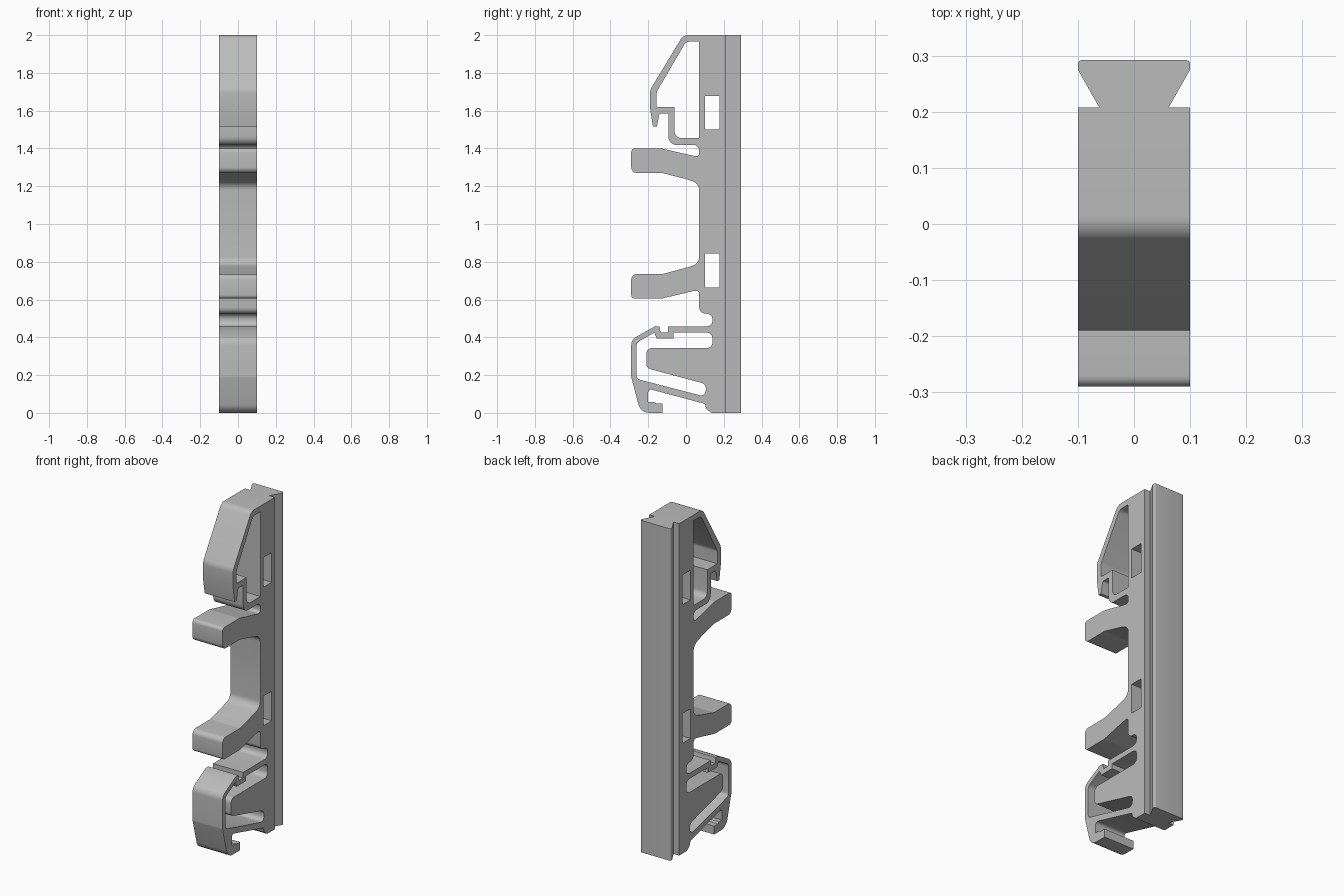
import bpy, math
from mathutils import Vector, Matrix

if "Cube" in bpy.data.objects:
    bpy.data.objects.remove(bpy.data.objects["Cube"])

grey = bpy.data.materials.new("plain grey")
grey.diffuse_color = (0.5, 0.5, 0.5, 1)
grey.use_nodes = True
grey.node_tree.nodes["Principled BSDF"].inputs["Base Color"].default_value = grey.diffuse_color


def fillet(points, steps=6):
    """Round each (u, v, radius) corner of a closed outline."""
    out = []
    n = len(points)
    for i, p in enumerate(points):
        c = Vector(p[:2])
        r = p[2] if len(p) > 2 else 0
        if r == 0:
            out.append(c)
            continue
        a = Vector(points[i - 1][:2]) - c
        b = Vector(points[(i + 1) % n][:2]) - c
        half = a.angle(b) / 2
        t = min(r / math.tan(half), a.length * 0.49, b.length * 0.49)
        a.normalize()
        b.normalize()
        rad = t * math.tan(half)
        centre = c + (a + b).normalized() * (rad / math.sin(half))
        s, e = c + a * t - centre, c + b * t - centre
        turn = math.atan2(s.x * e.y - s.y * e.x, s.dot(e))
        for k in range(steps + 1):
            out.append(centre + Matrix.Rotation(turn * k / steps, 2) @ s)
    return out


def extrude(name, loops, half_depth, matrix):
    """Filled outline with holes, extruded both ways and turned into a mesh."""
    curve = bpy.data.curves.new(name, 'CURVE')
    curve.dimensions = '2D'
    curve.fill_mode = 'BOTH'
    curve.extrude = half_depth
    for loop in loops:
        pts = fillet(loop)
        sp = curve.splines.new('POLY')
        sp.points.add(len(pts) - 1)
        for q, p in zip(sp.points, pts):
            q.co = (p.x, p.y, 0, 1)
        sp.use_cyclic_u = True
    obj = bpy.data.objects.new(name, curve)
    bpy.context.collection.objects.link(obj)
    bpy.ops.object.select_all(action='DESELECT')
    obj.select_set(True)
    bpy.context.view_layer.objects.active = obj
    bpy.ops.object.convert(target='MESH')
    obj = bpy.context.object
    obj.name = name
    obj.data.transform(matrix)
    obj.data.materials.clear()
    obj.data.materials.append(grey)
    # weld caps to walls so rounded edges shade cleanly
    import bmesh
    bm = bmesh.new()
    bm.from_mesh(obj.data)
    bmesh.ops.remove_doubles(bm, verts=bm.verts, dist=1e-5)
    bmesh.ops.recalc_face_normals(bm, faces=bm.faces)
    bm.to_mesh(obj.data)
    bm.free()
    bpy.ops.object.shade_smooth_by_angle(angle=math.radians(30))
    return obj


# Side outline (y, z, corner radius), from the top down the front
upper_latch = [(0.208, 2.0), (-0.015, 2.0, 0.05), (-0.19, 1.71, 0.06),
               (-0.19, 1.61), (-0.175, 1.515), (-0.155, 1.515),
               (-0.14, 1.585, 0.01), (-0.093, 1.585), (-0.093, 1.418, 0.045)]
upper_arm = [(0.07, 1.418, 0.028), (0.07, 1.355, 0.028), (0.03, 1.363),
             (-0.13, 1.40, 0.05), (-0.29, 1.40, 0.02), (-0.29, 1.27, 0.03),
             (-0.125, 1.27, 0.05), (0.0, 1.238), (0.07, 1.215, 0.09)]
lower_arm = [(0.07, 0.79, 0.09), (0.0, 0.768), (-0.125, 0.735, 0.05),
             (-0.29, 0.735, 0.03), (-0.29, 0.605, 0.02), (-0.13, 0.605, 0.05),
             (0.03, 0.643), (0.07, 0.65, 0.025), (0.07, 0.525, 0.035),
             (0.14, 0.525, 0.03), (0.14, 0.458, 0.03)]
lower_latch = [(-0.095, 0.458), (-0.095, 0.425), (-0.135, 0.425),
               (-0.14, 0.458), (-0.165, 0.458), (-0.29, 0.388, 0.05),
               (-0.29, 0.19, 0.05), (-0.24, 0.0, 0.06), (-0.125, 0.0),
               (-0.125, 0.05), (-0.16, 0.05), (-0.17, 0.058), (-0.2, 0.058),
               (-0.2, 0.128, 0.015), (0.1, 0.048, 0.01), (0.108, 0.02, 0.02),
               (0.135, 0.0), (0.208, 0.0)]

# Openings through the body
upper_hollow = [(0.07, 1.965), (0.0, 1.965, 0.03), (-0.155, 1.70, 0.04),
                (-0.155, 1.62), (-0.06, 1.62), (-0.06, 1.455, 0.035),
                (0.07, 1.455)]
lower_hollow = [(0.14, 0.425, 0.03), (-0.065, 0.425), (-0.065, 0.395),
                (-0.155, 0.395), (-0.168, 0.425), (-0.262, 0.372, 0.03),
                (-0.262, 0.18, 0.025), (0.105, 0.085, 0.03),
                (0.105, 0.153, 0.03), (-0.21, 0.237, 0.03),
                (-0.21, 0.343, 0.03), (0.14, 0.343, 0.03)]
windows = [[(0.10, z), (0.178, z), (0.178, z + 0.178), (0.10, z + 0.178)]
           for z in (0.665, 1.50)]

side_view = Matrix(((0, 0, 1, 0), (1, 0, 0, 0), (0, 1, 0, 0), (0, 0, 0, 1)))
extrude("clip_body", [upper_latch + upper_arm + lower_arm + lower_latch,
                      upper_hollow, lower_hollow] + windows, 0.1, side_view)

# Dovetail rail along the back
half = [(0.062, 0.208), (0.1, 0.275, 0.006), (0.1, 0.292, 0.007)]
rail = half + [(-p[0],) + p[1:] for p in reversed(half)]
extrude("dovetail_rail", [rail], 1.0, Matrix.Translation((0, 0, 1)))
